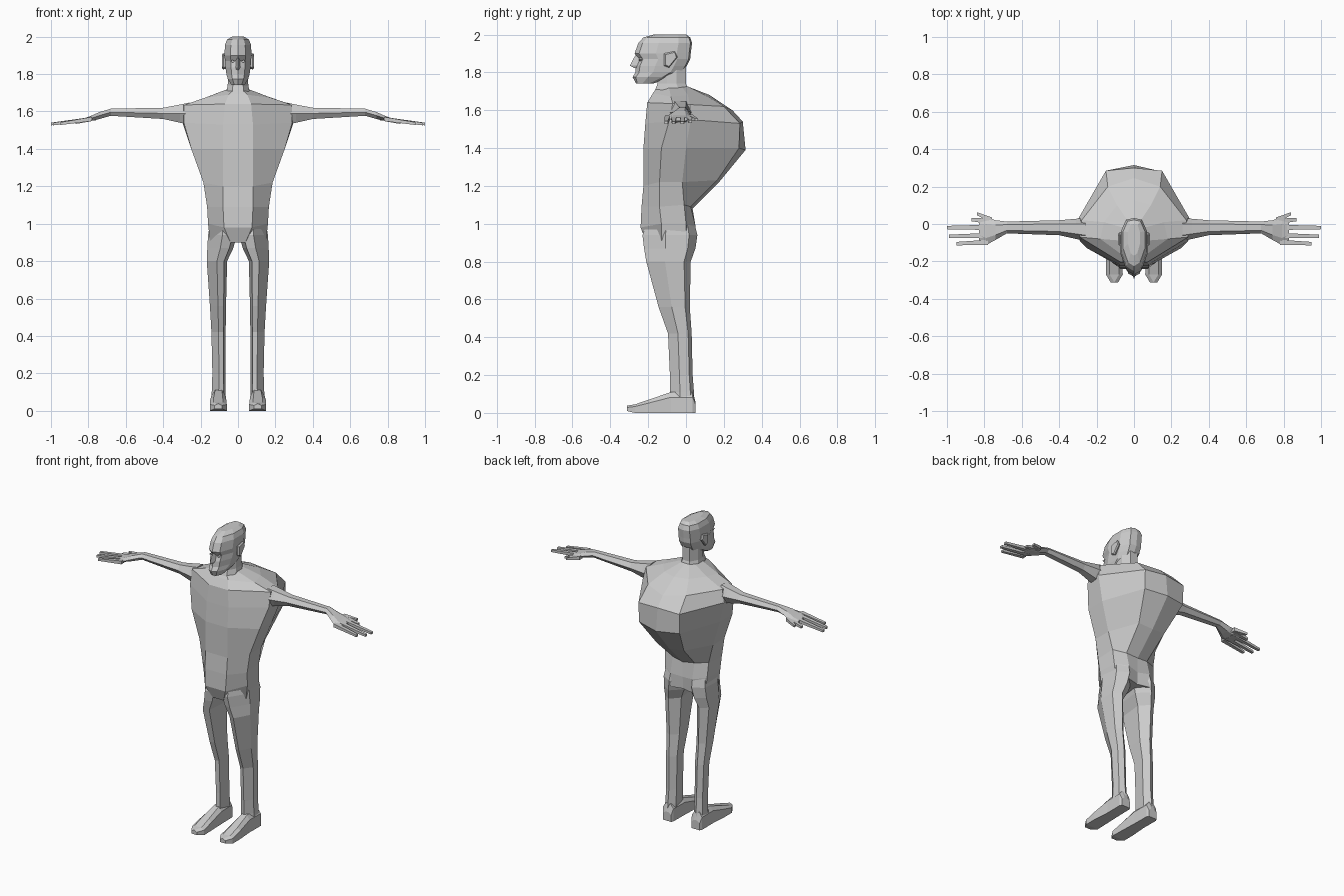
import bpy, bmesh
from mathutils import Vector

skin = bpy.data.materials.new("plain_grey")
skin.diffuse_color = (0.6, 0.6, 0.6, 1)


def loft(name, rings, mirror=False):
    """Skin a list of equal-length point rings and cap both ends."""
    bm = bmesh.new()
    loops = [[bm.verts.new(p) for p in ring] for ring in rings]
    n = len(loops[0])
    for a, b in zip(loops, loops[1:]):
        for i in range(n):
            j = (i + 1) % n
            bm.faces.new((a[i], a[j], b[j], b[i]))
    bm.faces.new(loops[0])
    bm.faces.new(loops[-1])
    bmesh.ops.recalc_face_normals(bm, faces=bm.faces)
    me = bpy.data.meshes.new(name)
    bm.to_mesh(me)
    bm.free()
    me.materials.append(skin)
    ob = bpy.data.objects.new(name, me)
    bpy.context.collection.objects.link(ob)
    if mirror:
        ob.modifiers.new("mirror", 'MIRROR')
    return ob


def both_sides(half):
    """Close a half ring (x >= 0) with its mirror image."""
    return half + [(-x, y, z) for x, y, z in reversed(half) if x > 1e-6]


def rod(name, a, b, ra, rb, flat=0.8):
    """Four-sided tapered bar running mostly along x."""
    rings = []
    for p, r in ((a, ra), (b, rb)):
        rings.append([(p[0], p[1] + r * s, p[2] + r * flat * t)
                      for s, t in ((-1, -1), (1, -1), (1, 1), (-1, 1))])
    return loft(name, rings, True)


# Torso with hump: front, side front, side back, back, spine (y, z)
torso = [
    [(.04, -.21, .90), (.150, -.13, .91), (.145, .00, .91), (.08, .05, .90), (.030, .90)],
    [(.075, -.24, .98), (.160, -.13, 1.0), (.155, .00, 1.0), (.08, .05, .99), (.035, .98)],
    [(.08, -.235, 1.09), (.165, -.14, 1.09), (.160, -.01, 1.1), (.08, .025, 1.09), (.035, 1.08)],
    [(.08, -.225, 1.20), (.185, -.14, 1.22), (.185, -.02, 1.22), (.10, .165, 1.23), (.175, 1.22)],
    [(.08, -.225, 1.40), (.250, -.13, 1.40), (.250, .00, 1.40), (.15, .28, 1.40), (.315, 1.39)],
    [(.08, -.215, 1.53), (.290, -.09, 1.54), (.300, .025, 1.55), (.15, .285, 1.53), (.300, 1.54)],
    [(.07, -.205, 1.64), (.290, -.07, 1.635), (.280, .02, 1.63), (.14, .20, 1.62), (.245, 1.60)],
    [(.05, -.175, 1.69), (.180, -.08, 1.672), (.160, .01, 1.68), (.09, .10, 1.68), (.125, 1.68)],
    [(.03, -.16, 1.71), (.055, -.09, 1.72), (.055, -.02, 1.72), (.03, .01, 1.725), (.010, 1.725)],
]
loft("torso", [both_sides(r[:4] + [(0, *r[4])]) for r in torso])

# Legs: z, inner x, outer x, front y, back y
legs = [(.06, .07, .143, -.09, .045), (.11, .066, .14, -.085, .042), (.20, .067, .137, -.085, .035),
        (.42, .066, .142, -.095, .03), (.56, .064, .15, -.145, .02), (.80, .058, .167, -.21, .025),
        (.87, .025, .164, -.222, .05), (.94, .006, .16, -.23, .06), (1.0, .01, .15, -.21, .045)]
rings = []
for z, xi, xo, yf, yb in legs:
    d, w = yb - yf, xo - xi
    rings.append([(xi + .15 * w, yf + .06 * d, z), (xi + .5 * w, yf, z), (xo, yf + .42 * d, z),
                  (xo - .05 * w, yb - .15 * d, z), (xi + .5 * w, yb, z), (xi, yb - .25 * d, z)])
loft("leg", rings, True)

# Feet: y, inner x, outer x, bottom z, top z
feet = [(.05, .075, .135, 0, .06), (.035, .068, .143, 0, .11), (-.08, .066, .142, 0, .11),
        (-.19, .062, .150, 0, .072), (-.27, .060, .150, 0, .045), (-.312, .085, .125, .01, .038)]
loft("foot", [[(xi, y, b), (xo, y, b), (xo, y, t * .75), (xo - .02, y, t),
               (xi + .02, y, t), (xi, y, t * .75)] for y, xi, xo, b, t in feet], True)

# Arms and palms: x, front y, back y, bottom z, top z
arms = [(.26, -.09, .03, 1.53, 1.648), (.31, -.08, .028, 1.54, 1.637), (.40, -.06, .02, 1.56, 1.62),
        (.68, -.05, .013, 1.577, 1.615), (.74, -.085, .02, 1.56, 1.597),
        (.79, -.112, .036, 1.548, 1.575), (.83, -.085, .022, 1.543, 1.562)]
rings = []
for x, a, b, c, t in arms:
    q, m = .25 * (b - a), (c + t) / 2
    rings.append([(x, a, m), (x, a + q, t), (x, b - q, t), (x, b, m), (x, b - q, c), (x, a + q, c)])
loft("arm", rings, True)

# Fingers: base y, tip y, tip x, tip z
for i, (y0, y1, x1, z1) in enumerate([(-.098, -.105, .95, 1.535), (-.062, -.066, .99, 1.533),
                                      (-.018, -.019, 1.0, 1.533), (.015, .024, .87, 1.54)]):
    knuckle = Vector((.78, y0, 1.56))
    rod(f"finger_{i + 1}", knuckle, (x1, y1, z1), .014, .009)
rod("thumb", (.76, .02, 1.565), (.84, .055, 1.55), .015, .008)

# Neck: z, half width, front y, back y
rings = []
for z, w, f, b in [(1.69, .065, -.17, .02), (1.74, .055, -.15, .0), (1.85, .052, -.15, .0)]:
    rings.append(both_sides([(.5 * w, f, z), (w, f + .05, z), (w, b - .05, z), (.5 * w, b, z)]))
loft("neck", rings)

# Head: z, half width, front y, back y
head = [(1.742, .035, -.265, -.17), (1.775, .055, -.282, -.07), (1.80, .062, -.268, -.02),
        (1.835, .067, -.265, .005), (1.87, .07, -.250, .022), (1.90, .072, -.272, .025),
        (1.955, .070, -.252, .032), (1.985, .058, -.225, .022), (2.0, .032, -.17, .0)]
rings = []
for z, w, f, b in head:
    d = b - f
    rings.append(both_sides([(0, f, z), (.55 * w, f + .08 * d, z), (w, f + .38 * d, z),
                             (w, f + .75 * d, z), (.6 * w, b - .03 * d, z), (0, b, z)]))
loft("head", rings)

# Nose: z, half width, ridge y
loft("nose", [[(-w, -.245, z), (0, y, z), (w, -.245, z)]
              for z, w, y in [(1.822, .014, -.272), (1.836, .016, -.297), (1.89, .008, -.268)]])

# Eyes
loft("eye", [[(x, y, z) for x, z in ((.018, 1.868), (.028, 1.861), (.04, 1.868), (.028, 1.876))]
             for y in (-.225, -.248)], True)

# Ears: slanted plates at the sides of the head
loft("ear", [[(x, -.115 + i, 1.90 - i), (x, -.06, 1.912 - i), (x, -.045 - i, 1.88),
              (x, -.09, 1.825 + i), (x, -.115 + i, 1.835 + i)]
             for x, i in ((.06, .006), (.078, 0), (.086, .006))], True)
